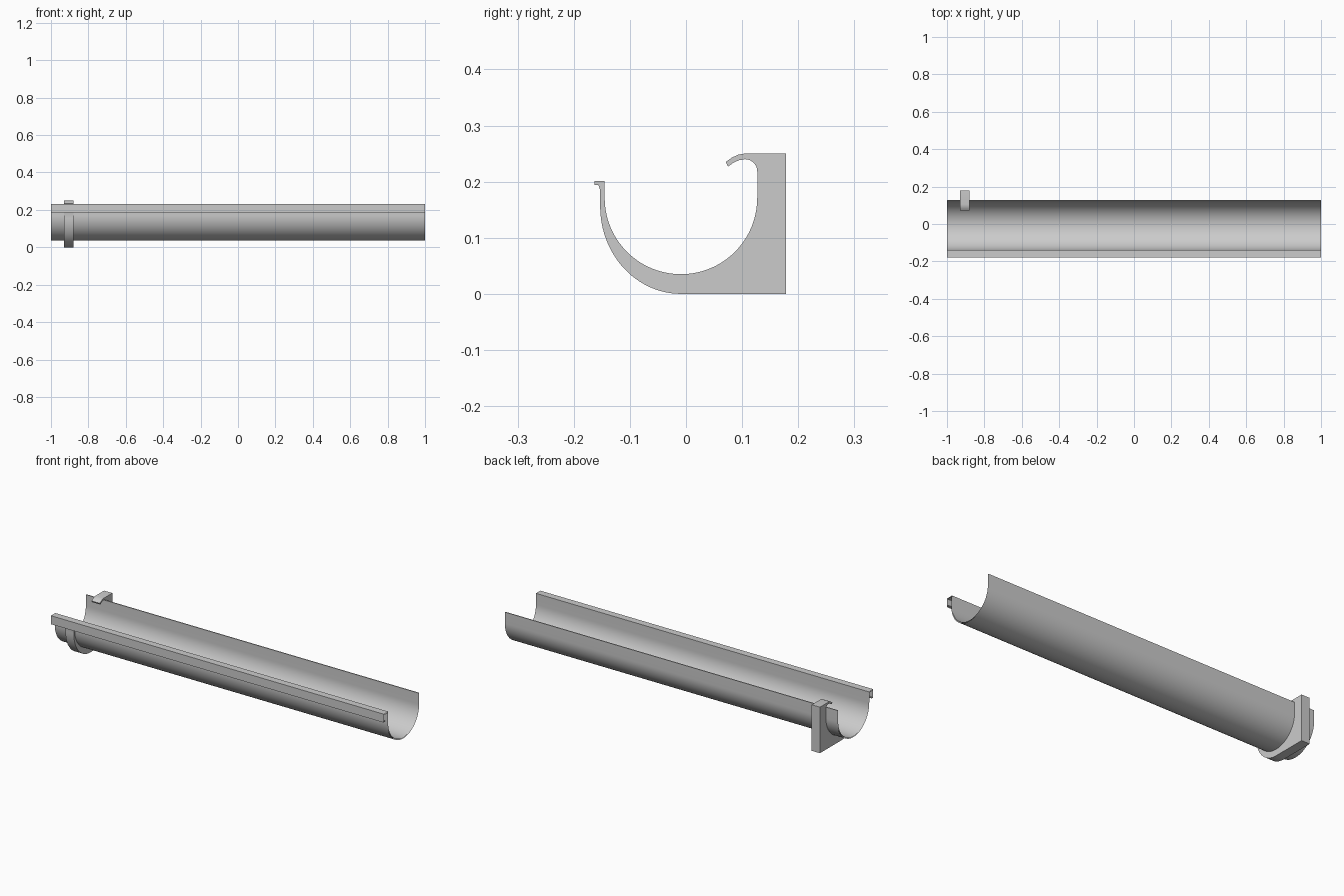
import bpy, math

cube = bpy.data.objects.get("Cube")
if cube:
    bpy.data.objects.remove(cube, do_unlink=True)

# One plain grey for everything
grey = bpy.data.materials.new("light grey")
grey.use_nodes = True
colour = (0.6, 0.6, 0.6, 1)
grey.diffuse_color = colour
grey.node_tree.nodes["Principled BSDF"].inputs["Base Color"].default_value = colour


def arc(cy, cz, ry, rz, start, end, steps):
    """Points on an ellipse in the y-z plane, angles in degrees."""
    angles = [math.radians(start + (end - start) * i / steps) for i in range(steps + 1)]
    return [(cy + ry * math.cos(a), cz + rz * math.sin(a)) for a in angles]


def extrude(name, outline, x0, x1, capped):
    """Sweep a closed y-z outline along x, with or without end faces."""
    n = len(outline)
    verts = [(x, y, z) for x in (x0, x1) for y, z in outline]
    faces = [(i, (i + 1) % n, (i + 1) % n + n, i + n) for i in range(n)]
    if capped:
        faces += [tuple(reversed(range(n))), tuple(range(n, 2 * n))]
    mesh = bpy.data.meshes.new(name)
    mesh.from_pydata(verts, [], faces)
    mesh.materials.append(grey)
    obj = bpy.data.objects.new(name, mesh)
    bpy.context.collection.objects.link(obj)
    bpy.ops.object.select_all(action='DESELECT')
    obj.select_set(True)
    bpy.context.view_layer.objects.active = obj
    bpy.ops.object.shade_smooth_by_angle(angle=math.radians(30))
    return obj


CY, CZ, R = -0.009, 0.171, 0.136   # trough centre and radius
T = 0.005                          # sheet thickness
TOP, FRONT, BEAD = 0.231, -0.178, 0.185

# Gutter: half-round sheet with a hollow square bead along the front, open ends
outer = [(CY + R, TOP)] + arc(CY, CZ, R, R, 0, -180, 40)
outer += [(CY - R, TOP - T), (FRONT + T, TOP - T), (FRONT + T, BEAD + T), (-0.165, BEAD + T)]
inner = [(-0.165, BEAD), (FRONT, BEAD), (FRONT, TOP), (CY - R + T, TOP)]
inner += arc(CY, CZ, R - T, R - T, -180, 0, 40) + [(CY + R - T, TOP)]
extrude("gutter", outer + inner, -1, 1, False)

# Bracket: cradle with a front hook, a square back block and a curled top clip
cradle = [(-0.145, 0.201)] + arc(CY, CZ, R, R, 180, 360, 40)
clip = arc(0.105, 0.218, 0.022, 0.022, 0, 90, 10) + [(0.094, 0.238), (0.085, 0.234), (0.075, 0.227)]
clip += [(0.071, 0.235), (0.082, 0.243), (0.093, 0.248), (0.104, 0.25)]
block = [(0.178, 0.25), (0.178, 0)]
underside = arc(CY, 0.156, 0.144, 0.156, 270, 180, 24)
hook = [(-0.153, 0.185), (-0.156, 0.194), (-0.163, 0.194), (-0.163, 0.201)]
extrude("wall_bracket", cradle + clip + block + underside + hook, -0.93, -0.88, True)
